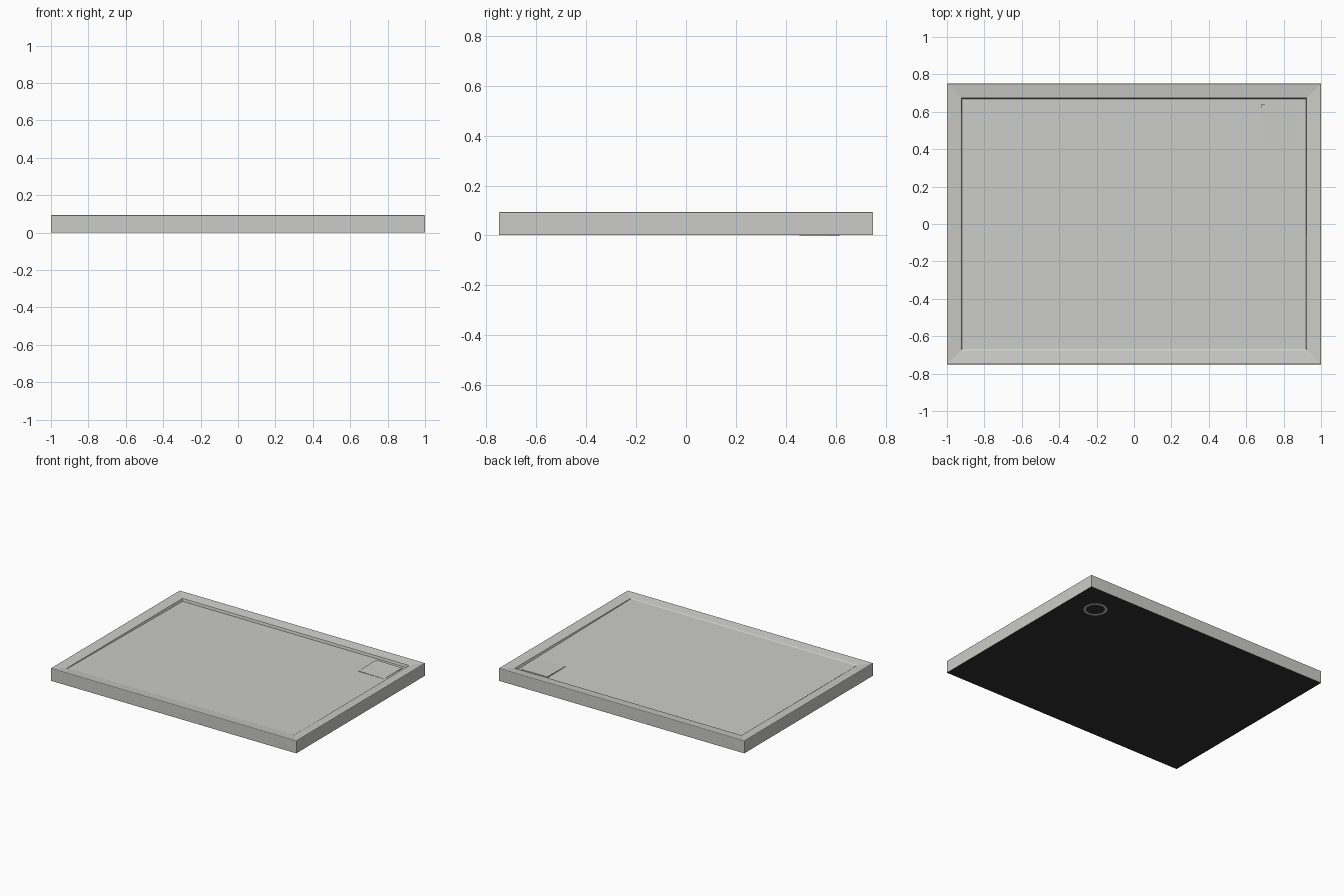
import bpy, bmesh, math
from mathutils import Vector

cube = bpy.data.objects.get("Cube")
if cube:
    bpy.data.objects.remove(cube, do_unlink=True)


def material(name, color):
    m = bpy.data.materials.new(name)
    m.use_nodes = True
    m.diffuse_color = color
    m.node_tree.nodes["Principled BSDF"].inputs["Base Color"].default_value = color
    return m


stone = material("light grey", (0.6, 0.6, 0.58, 1))
dark = material("dark underside", (0.03, 0.03, 0.03, 1))


def finish(bm, name, *mats):
    bmesh.ops.recalc_face_normals(bm, faces=bm.faces)
    mesh = bpy.data.meshes.new(name)
    bm.to_mesh(mesh)
    bm.free()
    ob = bpy.data.objects.new(name, mesh)
    bpy.context.collection.objects.link(ob)
    for m in mats:
        mesh.materials.append(m)
    return ob


def floor_z(y):
    # the floor falls gently toward the back
    return 0.0735 - 0.0085 * y / 0.67


def ring(bm, hx, hy, z):
    return [bm.verts.new((sx * hx, sy * hy, z(sy * hy) if callable(z) else z))
            for sx, sy in ((-1, -1), (1, -1), (1, 1), (-1, 1))]


# Tray: nested rectangles from the underside, over the rim and down to the floor
bm = bmesh.new()
levels = [(0, 0.001), (0, 0.089), (0.0015, 0.0925), (0.005, 0.094),
          (0.072, 0.086), (0.077, 0.084), (0.081, floor_z)]
rings = [ring(bm, 1 - inset, 0.75 - inset, z) for inset, z in levels]
for a, b in zip(rings, rings[1:]):
    for i in range(4):
        j = (i + 1) % 4
        bm.faces.new((a[i], a[j], b[j], b[i]))
bm.faces.new(rings[-1])
base = bm.faces.new(rings[0])
base.material_index = 1
finish(bm, "shower_tray", stone, dark)

# Drain cover: a thin square plate, lifted slightly at its back left corner
cx, cy, half = 0.785, 0.535, 0.105
bm = bmesh.new()
bmesh.ops.create_cube(bm, size=1)
for v in bm.verts:
    top = v.co.z > 0
    x, y = v.co.x * 2 * half, v.co.y * 2 * half
    lift = 0.004 + 0.03 * (0.8 * y - 0.6 * x)
    z = floor_z(cy + y) + (max(lift, 0.001) if top else -0.01)
    v.co = Vector((cx + x, cy + y, z))
finish(bm, "drain_cover", stone)

# Outlet ring on the underside
bm = bmesh.new()
n = 32
loops = []
for r, z in ((0.08, 0.002), (0.08, 0), (0.063, 0), (0.063, 0.002)):
    loops.append([bm.verts.new((cx + r * math.cos(math.tau * i / n),
                                cy + r * math.sin(math.tau * i / n), z))
                  for i in range(n)])
for k in range(4):
    a, b = loops[k], loops[(k + 1) % 4]
    for i in range(n):
        j = (i + 1) % n
        bm.faces.new((a[i], a[j], b[j], b[i]))
finish(bm, "outlet_ring", stone)
